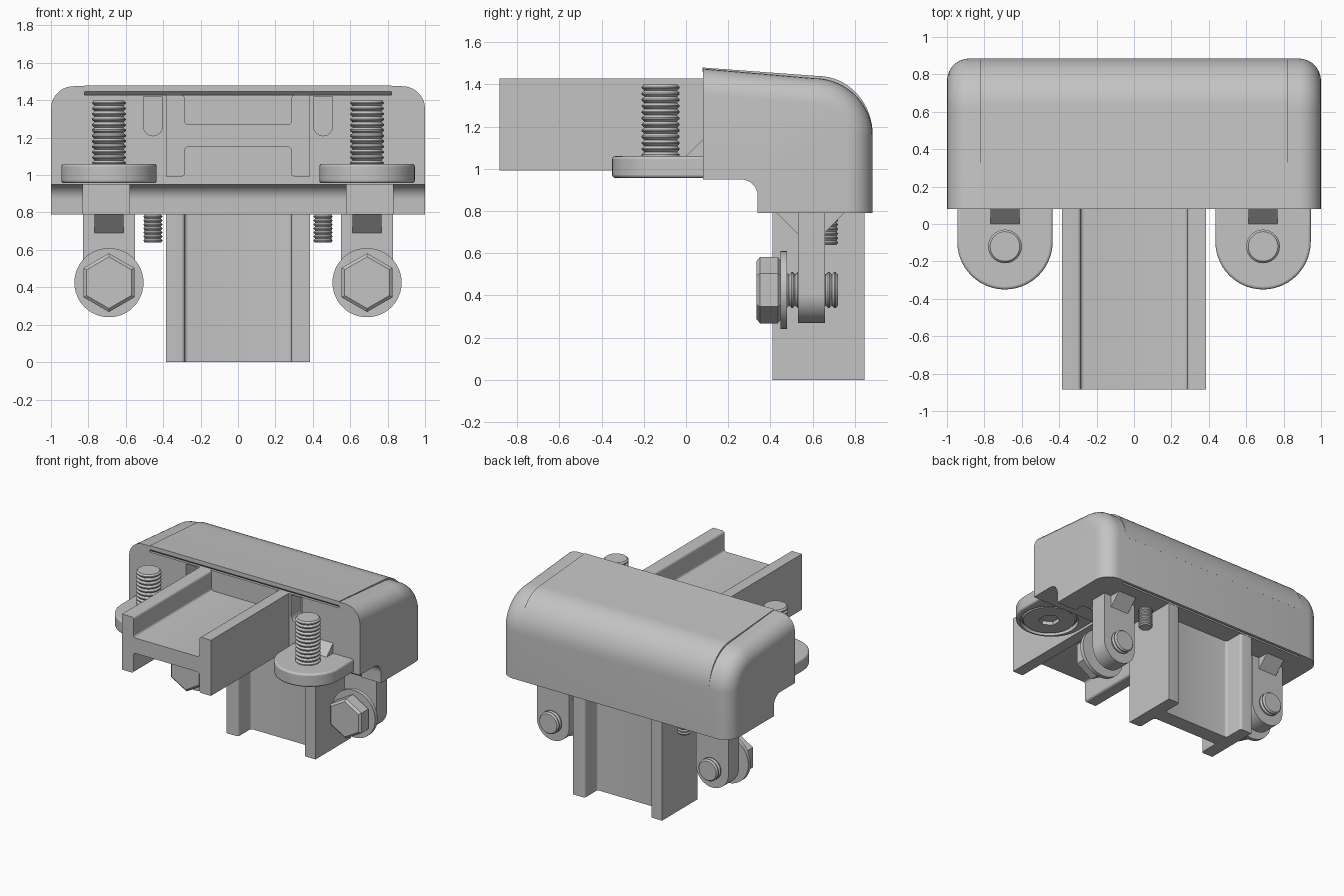
import bpy, bmesh
from math import sin, cos, pi

old = bpy.data.objects.get("Cube")
if old:
    bpy.data.objects.remove(old, do_unlink=True)

grey = bpy.data.materials.new("plain grey")
grey.use_nodes = True
grey.diffuse_color = (0.55, 0.55, 0.55, 1)
grey.node_tree.nodes["Principled BSDF"].inputs["Base Color"].default_value = (0.55, 0.55, 0.55, 1)


def place(axis, a, b, t):
    return {"x": (t, a, b), "y": (a, t, b), "z": (a, b, t)}[axis]


def activate(ob):
    bpy.ops.object.select_all(action="DESELECT")
    ob.select_set(True)
    bpy.context.view_layer.objects.active = ob


def finish(bm, name, angle=0.6):
    bmesh.ops.recalc_face_normals(bm, faces=bm.faces)
    mesh = bpy.data.meshes.new(name)
    bm.to_mesh(mesh)
    bm.free()
    mesh.materials.append(grey)
    ob = bpy.data.objects.new(name, mesh)
    bpy.context.collection.objects.link(ob)
    activate(ob)
    bpy.ops.object.shade_smooth_by_angle(angle=angle)
    return ob


def prism(name, pts, axis, lo, hi, round_corners=(), radius=0.02, rim=(), rim_radius=0.12):
    """Extrude an outline; optionally round lengthwise corners or part of the end rims."""
    bm = bmesh.new()
    ends = [[bm.verts.new(place(axis, a, b, t)) for a, b in pts] for t in (lo, hi)]
    n = len(pts)
    for loop in ends:
        bm.faces.new(loop)
    for i in range(n):
        j = (i + 1) % n
        bm.faces.new((ends[0][i], ends[0][j], ends[1][j], ends[1][i]))
    bmesh.ops.recalc_face_normals(bm, faces=bm.faces)
    if round_corners:
        edges = [bm.edges.get((ends[0][i], ends[1][i])) for i in round_corners]
        bmesh.ops.bevel(bm, geom=edges, offset=radius, segments=4, profile=0.5, affect="EDGES")
    if rim:
        edges = [bm.edges.get((e[i], e[i + 1])) for e in ends for i in rim]
        bmesh.ops.bevel(bm, geom=edges, offset=rim_radius, segments=7, profile=0.5,
                        affect="EDGES", clamp_overlap=False)
    return finish(bm, name)


def box(name, x, y, z):
    return prism(name, [(x[0], y[0]), (x[1], y[0]), (x[1], y[1]), (x[0], y[1])], "z", *z)


def lathe(name, rings, axis, ca, cb, sides=32):
    """Turn (radius, position) rings round an axis through ca, cb."""
    bm = bmesh.new()
    loops = []
    for r, t in rings:
        loops.append([bm.verts.new(place(axis, ca + r * sin(2 * pi * k / sides),
                                         cb + r * cos(2 * pi * k / sides), t))
                      for k in range(sides)])
    bm.faces.new(loops[0])
    bm.faces.new(loops[-1])
    for p, q in zip(loops, loops[1:]):
        for k in range(sides):
            m = (k + 1) % sides
            bm.faces.new((p[k], p[m], q[m], q[k]))
    return finish(bm, name, 0.5)


def thread(r, lo, hi, pitch):
    """Ridged shank profile with a chamfered tip."""
    count = round((hi - lo) / pitch)
    step = (hi - lo) / count
    rings = []
    for i in range(count):
        t = lo + i * step
        rings += [(r * 0.86, t), (r, t + step * 0.4), (r, t + step * 0.6)]
    return rings + [(r * 0.88, hi)]


def arc(ca, cb, ra, rb, start, end, n=12):
    return [(ca + ra * cos(start + (end - start) * i / n),
             cb + rb * sin(start + (end - start) * i / n)) for i in range(n + 1)]


def cut(ob, cutters):
    for c in cutters:
        activate(ob)
        mod = ob.modifiers.new("cut", "BOOLEAN")
        mod.operation = "DIFFERENCE"
        mod.solver = "EXACT"
        mod.object = c
        bpy.ops.object.modifier_apply(modifier=mod.name)
        bpy.data.objects.remove(c, do_unlink=True)
    activate(ob)
    bpy.ops.object.shade_smooth_by_angle(angle=0.6)


def soften(ob, width):
    activate(ob)
    mod = ob.modifiers.new("soft rim", "BEVEL")
    mod.width = width
    mod.segments = 3
    mod.limit_method = "ANGLE"
    mod.angle_limit = 0.8
    bpy.ops.object.modifier_apply(modifier=mod.name)


# Elbow hood with rounded outer rims and a hollow inner corner
outer = [(0.08, 1.475)] + arc(0.605, 1.155, 0.28, 0.275, pi / 2, 0, 16) + [(0.885, 0.79)]
inner = [(0.34, 0.79)] + arc(0.26, 0.87, 0.08, 0.08, 0, pi / 2, 8) + [(0.08, 0.95)]
hood = prism("elbow_hood", outer + inner, "x", -1, 1, rim=range(len(outer) - 1))
cutters = [prism("front_slit", [(0.07, 1.457), (0.07, 1.428), (0.1, 1.428)], "x", -0.82, 0.82),
           box("bottom_slit", (-0.82, 0.82), (0.848, 0.864), (0.7, 0.85))]
for s in (1, -1):
    x = s * 0.455
    slot = arc(x, 1.26, 0.05, 0.05, pi, 2 * pi) + [(x + 0.05, 1.42), (x - 0.05, 1.42)]
    cutters.append(prism("slot", slot, "y", 0, 0.2))
    xs = sorted((s * 0.58, s * 0.83))
    cutters.append(box("tool_notch", xs, (0.2, 0.42), (0.7, 0.949)))
cut(hood, cutters)

# Slightly raised panel wrapping the hood's bend
panel = [(0.079, 1.48)] + arc(0.625, 1.16, 0.26, 0.28, pi / 2, 0, 16)
panel += [(0.8, 1.16), (0.58, 1.39), (0.079, 1.458)]
prism("cover_panel", panel, "x", -0.82, 0.82)


# H-section rails
def h_section(mid):
    w, f, d, web = 0.385, 0.285, 0.218, 0.06
    quarter = [(w, d), (f, d), (f, web)]
    right = quarter + [(a, -b) for a, b in reversed(quarter)]
    left = [(-a, -b) for a, b in right]
    return [(a, mid + b) for a, b in right[:3] + left[3:] + left[:3] + right[3:]]


fillets = (1, 2, 3, 4, 7, 8, 9, 10)
prism("horizontal_rail", h_section(1.21), "y", -0.885, 0.1, fillets, 0.018)
prism("vertical_rail", h_section(0.628), "z", 0, 0.81, fillets, 0.018)

# Mounting lugs, bolts and set screws on both sides
for s, side in ((1, "left"), (-1, "right")):
    x = s * 0.69

    # Flat lug with countersunk upright bolt
    lug = arc(x, -0.095, 0.255, 0.255, pi, 2 * pi, 28) + [(x + 0.255, 0.1), (x - 0.255, 0.1)]
    flat = prism(side + "_flat_lug", lug, "z", 0.957, 1.06)
    soften(flat, 0.014)
    cut(flat, [lathe("countersink", [(0.21, 0.9), (0.21, 0.99)], "z", x, -0.12)])
    upright = lathe(side + "_upright_bolt",
                    [(0.185, 0.962), (0.195, 0.972), (0.195, 1.0), (0.075, 1.0)]
                    + thread(0.09, 1.05, 1.4, 0.03), "z", x, -0.12)
    cut(upright, [lathe("socket", [(0.075, 0.9), (0.075, 1.0)], "z", x, -0.12, 6)])

    # Hanging lug with hex bolt and washer
    drop = arc(x, 0.41, 0.14, 0.14, pi, 2 * pi, 28) + [(x + 0.14, 0.81), (x - 0.14, 0.81)]
    prism(side + "_hanging_lug", drop, "y", 0.53, 0.66)
    lathe(side + "_bolt_head", [(0.138, 0.335), (0.157, 0.35), (0.157, 0.435), (0.138, 0.45)],
          "y", x, 0.425, 6)
    lathe(side + "_washer", [(0.185, 0.447), (0.185, 0.478)], "y", x, 0.425, 48)
    lathe(side + "_bolt_shank", thread(0.085, 0.46, 0.72, 0.03), "y", x, 0.425)

    # Gusset wedges where lugs meet the hood
    wedges = {"front": [(0.42, 0.8), (0.54, 0.68), (0.54, 0.8)],
              "back": [(0.76, 0.8), (0.65, 0.69), (0.65, 0.8)],
              "top": [(-0.01, 1.05), (0.09, 1.05), (0.09, 1.15)]}
    for where, pts in wedges.items():
        prism(f"{side}_{where}_gusset", pts, "x", x - 0.078, x + 0.078)

    # Small set screw under the hood
    lathe(side + "_set_screw", [(r, 1.44 - t) for r, t in thread(0.05, 0.63, 0.8, 0.022)],
          "z", s * 0.455, 0.67, 24)
